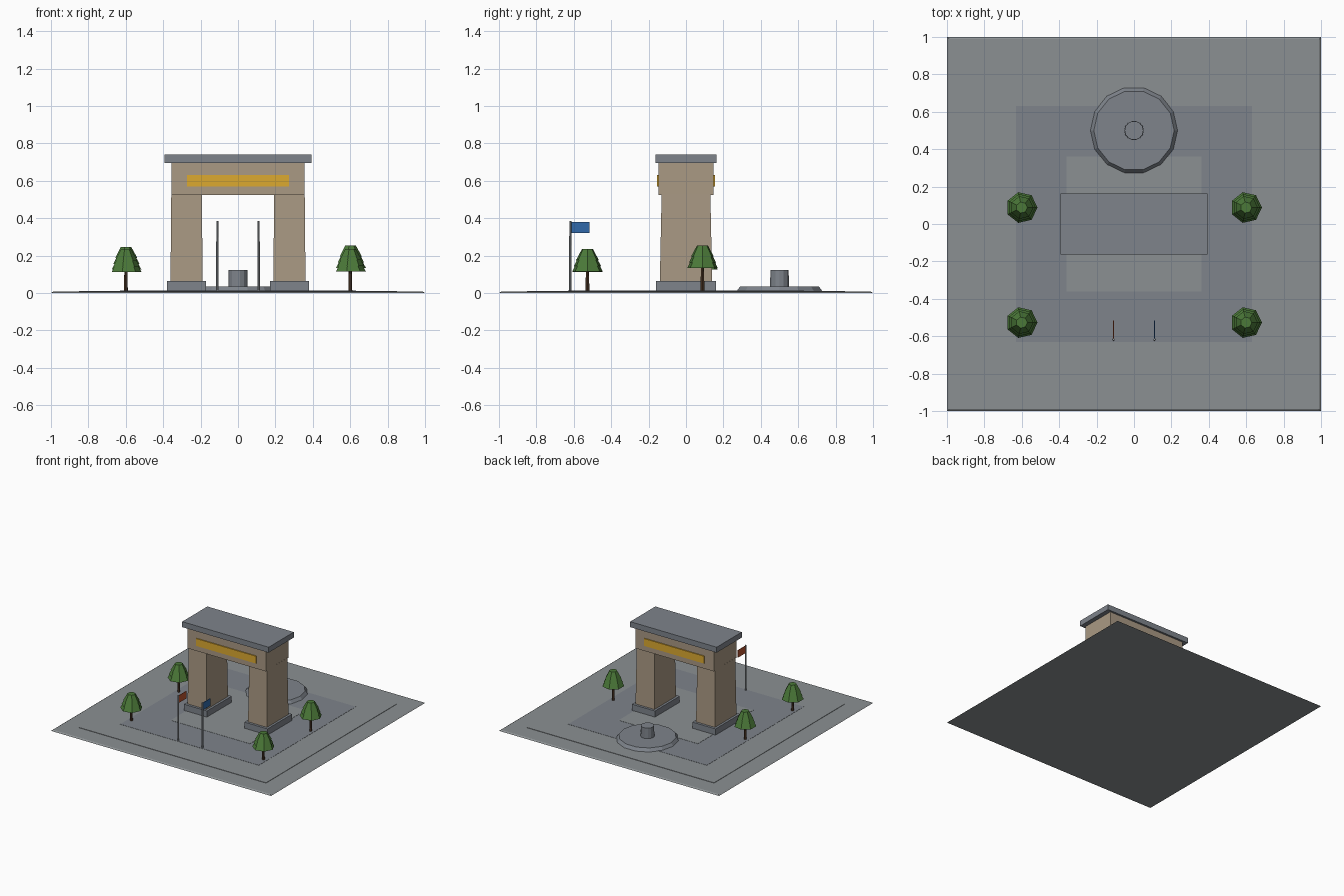
import bpy, bmesh, math

if "Cube" in bpy.data.objects:
    bpy.data.objects.remove(bpy.data.objects["Cube"])


def mat(name, rgb):
    m = bpy.data.materials.new(name)
    m.diffuse_color = (*rgb, 1)
    m.use_nodes = True
    m.node_tree.nodes["Principled BSDF"].inputs["Base Color"].default_value = m.diffuse_color
    return m


PAVING = mat("paving", (0.26, 0.28, 0.29))
SLATE = mat("slate", (0.21, 0.23, 0.26))
STONE = mat("stone", (0.40, 0.32, 0.23))
GOLD = mat("gold", (0.72, 0.40, 0.03))
LEAF = mat("leaf", (0.07, 0.19, 0.04))
BARK = mat("bark", (0.08, 0.04, 0.02))
METAL = mat("metal", (0.30, 0.32, 0.34))
RED = mat("red", (0.50, 0.09, 0.03))
BLUE = mat("blue", (0.03, 0.14, 0.40))


def finish(bm, name, material, loc=(0, 0, 0)):
    me = bpy.data.meshes.new(name)
    bm.to_mesh(me)
    bm.free()
    ob = bpy.data.objects.new(name, me)
    ob.location = loc
    me.materials.append(material)
    bpy.context.collection.objects.link(ob)
    return ob


def block(name, material, x, y, z0, z1, hx, hy, taper=(1, 1)):
    """Box with half sizes hx, hy whose top can be scaled by taper."""
    bm = bmesh.new()
    bmesh.ops.create_cube(bm, size=2)
    for v in bm.verts:
        top = v.co.z > 0
        v.co.x *= hx * (taper[0] if top else 1)
        v.co.y *= hy * (taper[1] if top else 1)
        v.co.z = z1 if top else z0
    return finish(bm, name, material, (x, y, 0))


def add_frustum(bm, sides, r0, r1, z0, z1):
    """Closed frustum with one corner pointing along +x."""
    rings = []
    for r, z in ((r0, z0), (r1, z1)):
        rings.append([bm.verts.new((r * math.cos(math.tau * i / sides),
                                    r * math.sin(math.tau * i / sides), z))
                      for i in range(sides)])
    a, b = rings
    for i in range(sides):
        j = (i + 1) % sides
        bm.faces.new((a[i], a[j], b[j], b[i]))
    bm.faces.new(a[::-1])
    bm.faces.new(b)


def frustums(name, material, loc, sides, tiers):
    bm = bmesh.new()
    for t in tiers:
        add_frustum(bm, sides, *t)
    return finish(bm, name, material, loc)


# Ground: bevelled slab, raised plaza, dark court and light centre
block("base_slab", PAVING, 0, 0, 0, 0.008, 1, 1, (0.988, 0.988))
block("plaza", PAVING, 0, 0, 0.004, 0.011, 0.85, 0.85)
block("court", SLATE, 0, 0, 0.006, 0.0125, 0.63, 0.63)
block("court_centre", PAVING, 0, 0, 0.008, 0.014, 0.36, 0.36)

# Arch legs on plinths, then lintel, cap and gold panels
for s, side in ((-1, "left"), (1, "right")):
    block(f"{side}_plinth", SLATE, s * 0.275, 0, 0.008, 0.064, 0.105, 0.16)
    block(f"{side}_leg", STONE, s * 0.275, 0, 0.06, 0.53, 0.086, 0.14, (0.95, 0.93))
block("lintel", STONE, 0, 0, 0.525, 0.70, 0.356, 0.147)
block("cap", SLATE, 0, 0, 0.695, 0.74, 0.393, 0.163)
for s, side in ((-1, "front"), (1, "back")):
    block(f"{side}_panel", GOLD, 0, s * 0.147, 0.57, 0.63, 0.273, 0.008)

# Fountain: low basin and centre post
frustums("fountain_basin", SLATE, (0, 0.5, 0), 14, [(0.235, 0.215, 0.01, 0.036)])
frustums("fountain_post", SLATE, (0, 0.5, 0), 14, [(0.052, 0.05, 0.03, 0.122)])

# Flagpoles with thin flags trailing backwards
for s, side, colour in ((-1, "left", RED), (1, "right", BLUE)):
    frustums(f"{side}_flagpole", METAL, (s * 0.11, -0.618, 0), 8,
             [(0.007, 0.006, 0.008, 0.384)])
    block(f"{side}_flag", colour, s * 0.11, -0.567, 0.32, 0.38, 0.002, 0.05)

# Trees: seven-sided tiered crowns at slightly different heights
for i, (x, y, z) in enumerate([(-0.6, -0.527, 0.112), (0.6, -0.527, 0.115),
                               (-0.6, 0.088, 0.125), (0.6, 0.088, 0.134)]):
    frustums(f"tree_trunk_{i + 1}", BARK, (x, y, 0), 7, [(0.011, 0.008, 0.008, z + 0.02)])
    frustums(f"tree_crown_{i + 1}", LEAF, (x, y, z), 7,
             [(0.084, 0.054, 0, 0.055), (0.074, 0.044, 0.03, 0.085),
              (0.062, 0.03, 0.062, 0.12)])
